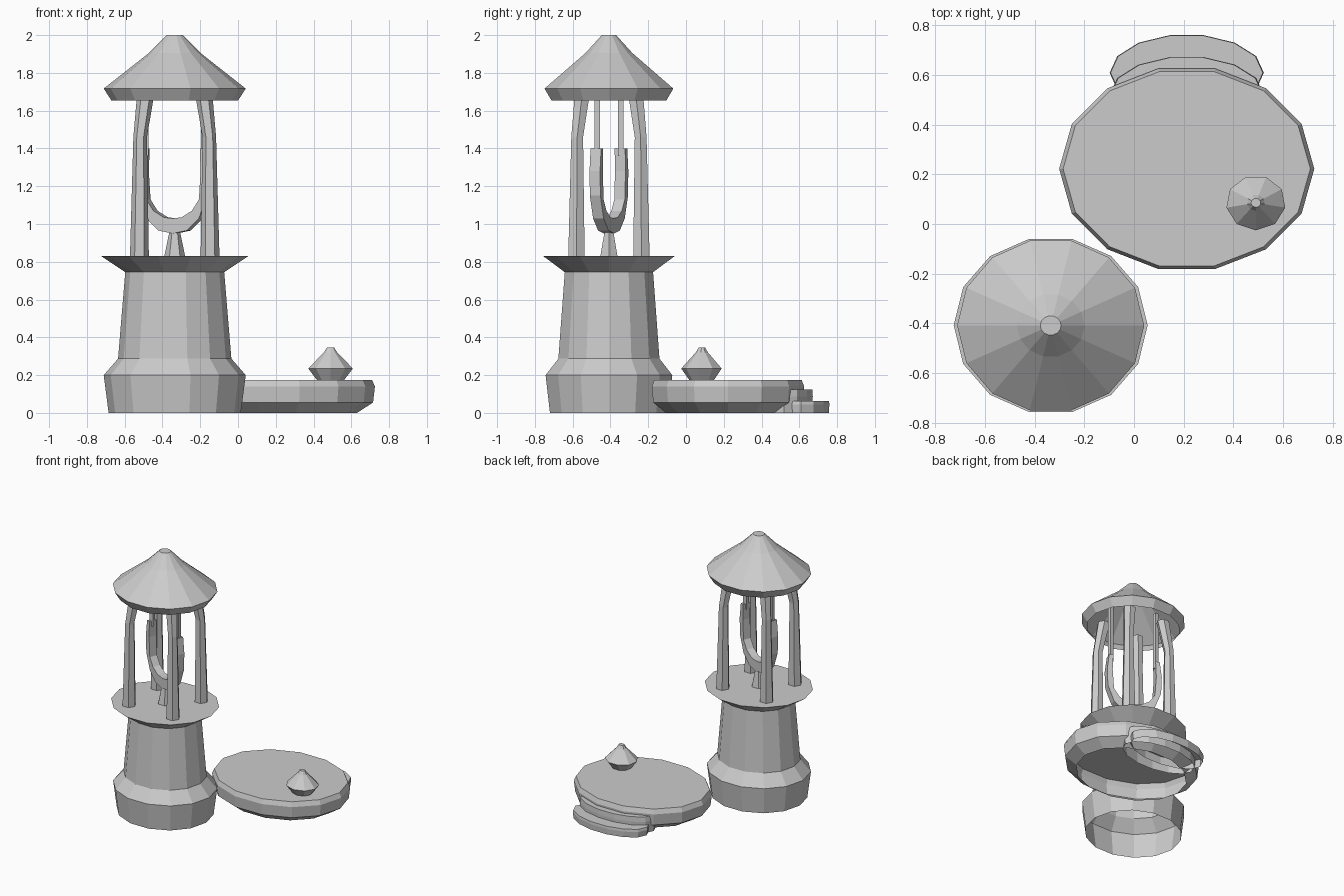
import bpy
import bmesh
from math import cos, sin, pi, radians
from mathutils import Matrix, Vector

cube = bpy.data.objects.get("Cube")
if cube:
    bpy.data.objects.remove(cube, do_unlink=True)

stone = bpy.data.materials.new("plain_grey")
stone.use_nodes = True
GREY = (0.6, 0.6, 0.6, 1)
stone.diffuse_color = GREY
stone.node_tree.nodes["Principled BSDF"].inputs["Base Color"].default_value = GREY


def finish(bm, name):
    bmesh.ops.recalc_face_normals(bm, faces=bm.faces)
    mesh = bpy.data.meshes.new(name)
    bm.to_mesh(mesh)
    bm.free()
    mesh.materials.append(stone)
    obj = bpy.data.objects.new(name, mesh)
    bpy.context.collection.objects.link(obj)
    return obj


def bridge(bm, a, b):
    for i in range(len(a)):
        j = (i + 1) % len(a)
        bm.faces.new((a[i], a[j], b[j], b[i]))


def loft(name, rings, sides, squash=1.0, phase=0.0, cap_bottom=False):
    """Stack of polygon rings, each given as (x, y, z, radius), closed on top."""
    bm = bmesh.new()
    loops = []
    for x, y, z, r in rings:
        angles = [phase + 2 * pi * i / sides for i in range(sides)]
        loops.append([bm.verts.new((x + r * cos(a), y + squash * r * sin(a), z)) for a in angles])
    for a, b in zip(loops, loops[1:]):
        bridge(bm, a, b)
    bm.faces.new(loops[-1])
    if cap_bottom:
        bm.faces.new(loops[0][::-1])
    return finish(bm, name)


def lathe(name, centre, profile, sides=14, squash=1.0, **options):
    return loft(name, [(*centre, z, r) for r, z in profile], sides, squash, **options)


TOWER = (-0.335, -0.408)
POND = (0.212, 0.222)

# Tower body with flared foot and balcony, open underneath
lathe("tower_body", TOWER, [(0.35, 0), (0.376, 0.2), (0.3, 0.287),
                            (0.262, 0.745), (0.39, 0.83)], squash=0.915)

# Conical roof, open underneath
lathe("roof", TOWER, [(0.336, 1.655), (0.376, 1.717), (0.137, 1.905), (0.042, 2)], squash=0.93)

# Four posts that lean in under the roof
for sx, side in ((-1, "right"), (1, "left")):
    for sy, end in ((-1, "front"), (1, "back")):
        rings = [(TOWER[0] + sx * dx, TOWER[1] + sy * dy, z, r) for dx, dy, z, r in
                 ((0.187, 0.172, 0.83, 0.05), (0.183, 0.168, 1.46, 0.036),
                  (0.152, 0.14, 1.7, 0.046))]
        loft(f"{end}_{side}_post", rings, 6, cap_bottom=True)

# Hanging cradle: an open ring, turned about the tower axis
turn = Matrix.Translation((*TOWER, 0)) @ Matrix.Rotation(radians(-22), 4, "Z")
outer = [(0.185, 1.4), (0.2, 1.28), (0.195, 1.15), (0.15, 1.03), (0.08, 0.965), (0, 0.95)]
inner = [(0.155, 1.4), (0.16, 1.28), (0.15, 1.13), (0.11, 1.07), (0.05, 1.035), (0, 1.03)]


def mirrored(points):
    return points + [(-x, z) for x, z in points[-2::-1]]


bm = bmesh.new()
sections = []
for (xo, zo), (xi, zi) in zip(mirrored(outer), mirrored(inner)):
    corners = ((xo, -0.03, zo), (xo, 0.03, zo), (xi, 0.03, zi), (xi, -0.03, zi))
    sections.append([bm.verts.new(turn @ Vector(c)) for c in corners])
for a, b in zip(sections, sections[1:]):
    bridge(bm, a, b)
bm.faces.new(sections[0])
bm.faces.new(sections[-1])
finish(bm, "hanging_ring")

# Rods that hold the ring
for s, side in ((-1, "right"), (1, "left")):
    p = turn @ Vector((s * 0.165, 0, 0))
    lathe(f"{side}_hanging_rod", p[:2], [(0.02, 1.36), (0.02, 1.8)], sides=4,
          phase=pi / 4, cap_bottom=True)

# Small tapered stand under the ring
lathe("ring_stand", TOWER, [(0.055, 0.83), (0.025, 0.975)], sides=6, squash=0.95)

# Round platform, open underneath
lathe("platform", POND, [(0.418, 0), (0.503, 0.055), (0.513, 0.14), (0.497, 0.175)], squash=0.806)

# Curved steps behind the platform
for name, y, top in (("lower_step", 0.608, 0.063), ("upper_step", 0.52, 0.125)):
    lathe(name, (POND[0], y), [(0.303, 0), (0.31, top * 0.7), (0.306, top)], squash=0.5)

# Faceted bud standing on the platform
lathe("bud", (0.49, 0.085), [(0.07, 0.17), (0.12, 0.235), (0.036, 0.32), (0.02, 0.345)],
      sides=9, squash=0.92, phase=-pi / 2)
